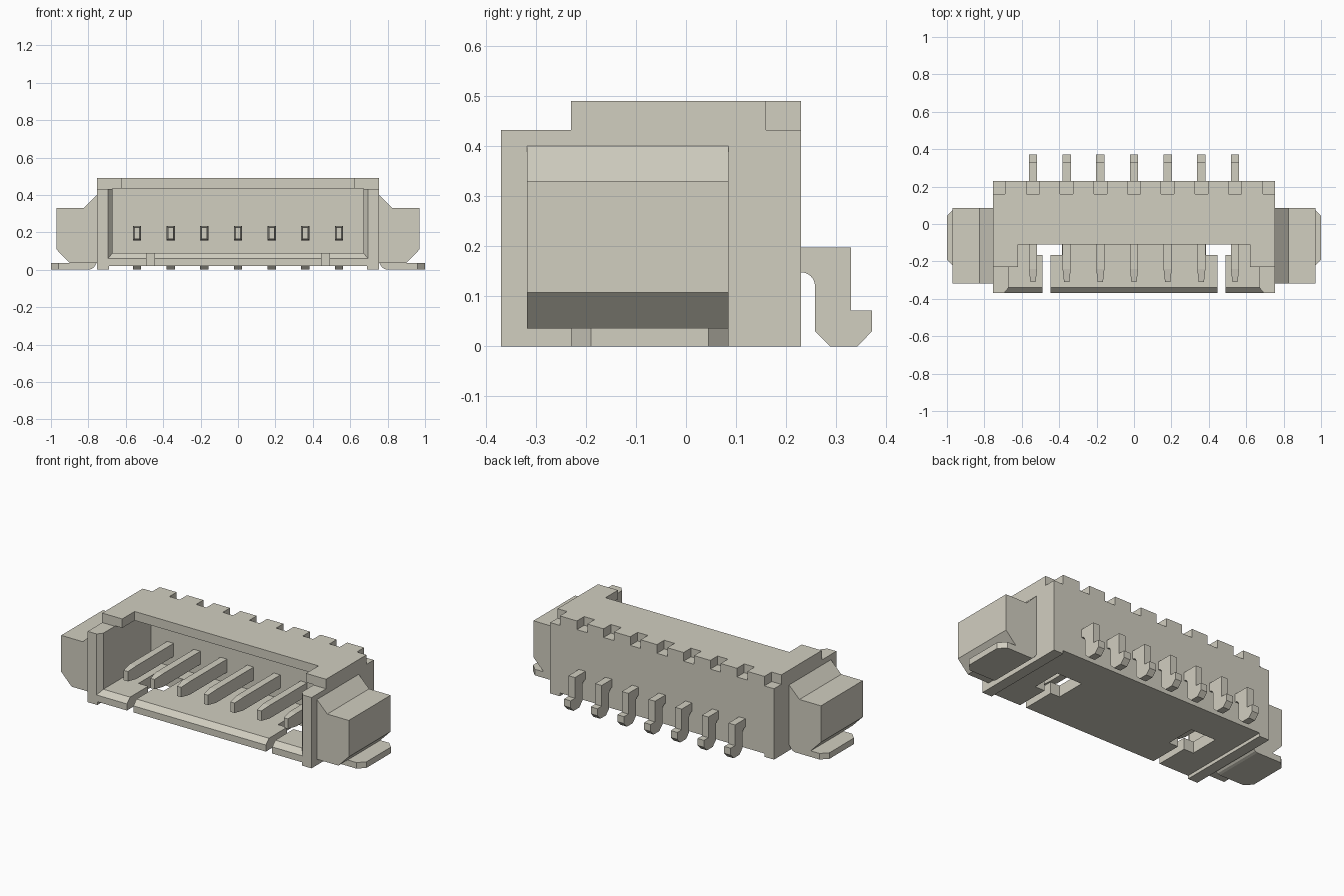
import bpy, bmesh, math
from mathutils import Vector

old = bpy.data.objects.get("Cube")
if old:
    bpy.data.objects.remove(old, do_unlink=True)

mat = bpy.data.materials.new("warm_grey_plastic")
mat.use_nodes = True
COLOUR = (0.64, 0.62, 0.53, 1)
mat.diffuse_color = COLOUR
mat.node_tree.nodes["Principled BSDF"].inputs["Base Color"].default_value = COLOUR


def finish(name, bm):
    bmesh.ops.recalc_face_normals(bm, faces=bm.faces[:])
    me = bpy.data.meshes.new(name)
    bm.to_mesh(me)
    bm.free()
    me.materials.append(mat)
    ob = bpy.data.objects.new(name, me)
    bpy.context.collection.objects.link(ob)
    return ob


def prism(name, pts, axis, lo, hi):
    """Extrude a 2D outline along x, y or z from lo to hi."""
    place = {"x": lambda p: (lo, p[0], p[1]),
             "y": lambda p: (p[0], lo, p[1]),
             "z": lambda p: (p[0], p[1], lo)}[axis]
    bm = bmesh.new()
    face = bm.faces.new([bm.verts.new(place(p)) for p in pts])
    new = bmesh.ops.extrude_face_region(bm, geom=[face])["geom"]
    step = Vector([hi - lo if a == axis else 0 for a in "xyz"])
    bmesh.ops.translate(bm, vec=step,
                        verts=[v for v in new if isinstance(v, bmesh.types.BMVert)])
    return finish(name, bm)


def box(name, x0, x1, y0, y1, z0, z1):
    return prism(name, [(x0, y0), (x1, y0), (x1, y1), (x0, y1)], "z", z0, z1)


def hull(name, rings):
    """Convex solid through boxes' end rectangles (y, x0, x1, z0, z1)."""
    bm = bmesh.new()
    for y, x0, x1, z0, z1 in rings:
        for x in (x0, x1):
            for z in (z0, z1):
                bm.verts.new((x, y, z))
    bmesh.ops.convex_hull(bm, input=bm.verts[:])
    bmesh.ops.dissolve_limit(bm, angle_limit=0.01, verts=bm.verts[:], edges=bm.edges[:])
    return finish(name, bm)


def cut(target, cutter):
    cutter.hide_render = True
    mod = target.modifiers.new("cut", "BOOLEAN")
    mod.operation = "DIFFERENCE"
    mod.solver = "EXACT"
    mod.object = cutter
    bpy.context.view_layer.objects.active = target
    bpy.ops.object.modifier_apply(modifier=mod.name)
    bpy.data.objects.remove(cutter, do_unlink=True)


pins = [0.18 * i for i in range(-3, 4)]

# Housing: open shell with flared mouth
body = box("housing", -0.755, 0.755, -0.37, 0.23, 0, 0.49)
cut(body, box("underside", -0.69, 0.69, -0.5, 0.5, -0.1, 0.02))
cut(body, box("cavity", -0.67, 0.67, -0.5, 0.12, 0.09, 0.435))
cut(body, hull("mouth", [(-0.40, -0.72, 0.72, 0.03, 0.6),
                         (-0.34, -0.67, 0.67, 0.09, 0.6)]))
cut(body, box("front_step", -1, 1, -0.5, -0.23, 0.432, 0.6))
cut(body, box("roof_recess", -0.62, 0.62, -0.5, -0.11, 0.4, 0.6))

# Floor slots and windows
for s in (-1, 1):
    a, b = sorted((s * 0.447, s * 0.49))
    cut(body, box("slot", a, b, -0.5, -0.12, -0.1, 0.2))
    a, b = sorted((s * 0.385, s * 0.555))
    cut(body, box("window", a, b, -0.165, 0.02, -0.1, 0.13))

# Notches along the rear top edge and at its corners
for x in pins:
    cut(body, box("notch", x - 0.035, x + 0.035, 0.16, 0.4, 0.437, 0.6))
for s in (-1, 1):
    a, b = sorted((s * 0.69, s * 0.9))
    cut(body, box("corner_notch", a, b, 0.16, 0.4, 0.432, 0.6))

# Contacts: tapered blade inside, bent tail behind
arc = [(0.23 + 0.028 * math.sin(t), 0.12 + 0.028 * math.cos(t))
       for t in [math.radians(90 - 15 * i) for i in range(7)]]
tail = [(0.2, 0.198), (0.33, 0.198), (0.33, 0.072), (0.372, 0.072), (0.372, 0.03),
        (0.343, 0), (0.288, 0), (0.258, 0.03)] + arc + [(0.2, 0.148)]
for i, x in enumerate(pins, 1):
    hull(f"contact_blade_{i}", [(-0.31, x - 0.014, x + 0.014, 0.165, 0.225),
                                (-0.24, x - 0.022, x + 0.022, 0.155, 0.235),
                                (0.14, x - 0.022, x + 0.022, 0.155, 0.235)])
    prism(f"contact_tail_{i}", tail, "x", x - 0.022, x + 0.022)

# Side ears with their solder tabs
ear = [(0.75, 0.405), (0.825, 0.33), (0.97, 0.33), (0.97, 0.108), (0.90, 0.036), (0.75, 0.036)]
tab = [(0.795, -0.23), (0.96, -0.23), (1, -0.19), (1, 0.045), (0.96, 0.085), (0.795, 0.085)]
bend = [(0.795, 0), (0.78, 0.005), (0.768, 0.016), (0.755, 0.037), (0.795, 0.037)]
for s, side in ((1, "left"), (-1, "right")):
    def flip(pts):
        return [(s * x, v) for x, v in pts]
    prism(side + "_ear", flip(ear), "y", -0.318, 0.085)
    prism(side + "_solder_tab", flip(tab), "z", 0, 0.037)
    prism(side + "_tab_bend", flip(bend), "y", -0.23, 0.085)
